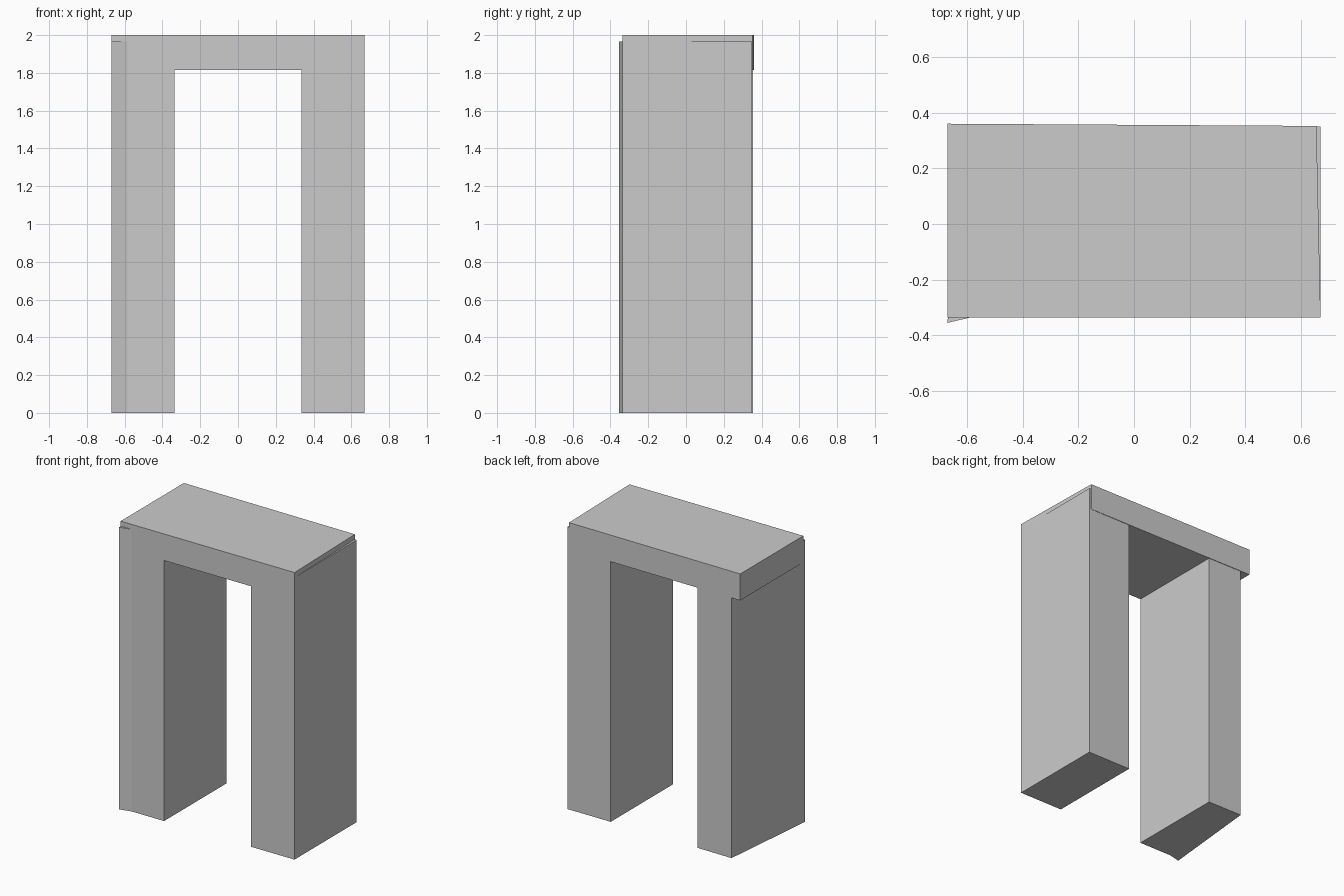
import bpy
import bmesh

cube = bpy.data.objects.get("Cube")
if cube:
    bpy.data.objects.remove(cube, do_unlink=True)

stone = bpy.data.materials.new("grey_stone")
stone.use_nodes = True
colour = (0.6, 0.6, 0.6, 1)
stone.diffuse_color = colour
stone.node_tree.nodes["Principled BSDF"].inputs["Base Color"].default_value = colour


def slab(name, outline, bottom, top):
    """Extrude a plan outline (counter-clockwise) straight up."""
    bm = bmesh.new()
    base = bm.faces.new([bm.verts.new((x, y, bottom)) for x, y in outline])
    made = bmesh.ops.extrude_face_region(bm, geom=[base])["geom"]
    rise = [v for v in made if isinstance(v, bmesh.types.BMVert)]
    bmesh.ops.translate(bm, verts=rise, vec=(0, 0, top - bottom))
    bmesh.ops.recalc_face_normals(bm, faces=bm.faces)
    mesh = bpy.data.meshes.new(name)
    bm.to_mesh(mesh)
    bm.free()
    mesh.materials.append(stone)
    obj = bpy.data.objects.new(name, mesh)
    bpy.context.collection.objects.link(obj)
    return obj


FRONT = -0.335
POST_TOP = 1.965

# Regular upright on the left
slab("left_upright",
     [(0.335, FRONT), (0.67, FRONT), (0.67, 0.35), (0.335, 0.35)],
     0, POST_TOP)

# Uneven upright on the right, with a kinked front and slanted outer side
slab("right_upright",
     [(-0.335, FRONT), (-0.335, 0.354), (-0.6, 0.356),
      (-0.67, -0.355), (-0.585, FRONT)],
     0, POST_TOP)

# Lintel lying across both uprights
slab("lintel",
     [(-0.67, FRONT), (0.67, FRONT), (0.655, 0.352), (-0.67, 0.36)],
     1.815, 2)
